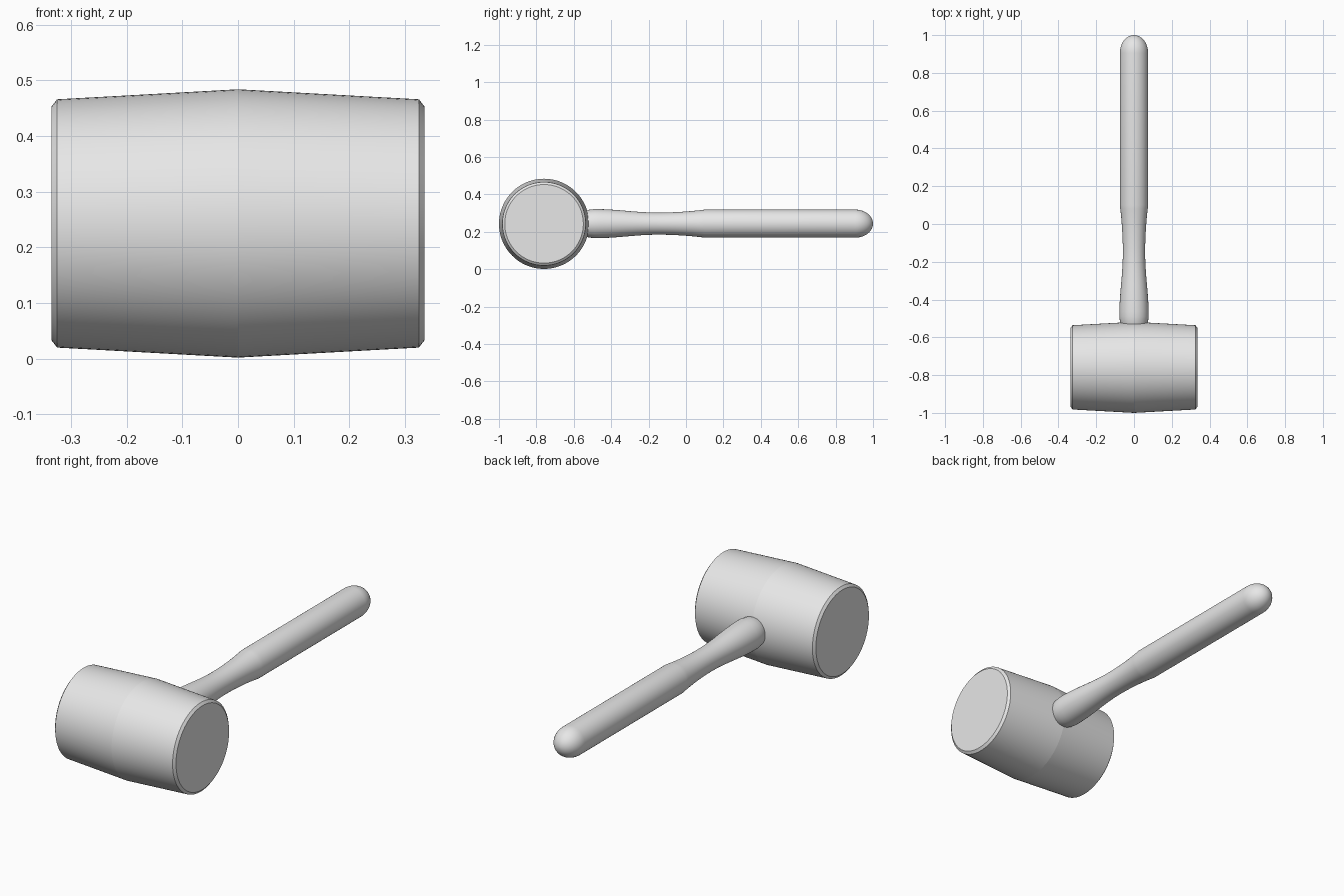
import bpy
import bmesh
import math
from mathutils import Matrix

cube = bpy.data.objects.get("Cube")
if cube:
    bpy.data.objects.remove(cube, do_unlink=True)

grey = bpy.data.materials.new("light grey")
grey.use_nodes = True
grey.diffuse_color = (0.8, 0.8, 0.8, 1)
grey.node_tree.nodes["Principled BSDF"].inputs["Base Color"].default_value = (0.8, 0.8, 0.8, 1)


def lathe(name, profile, axis, centre, sides, angle):
    """Turn (position, radius) points around the x or y axis through centre."""
    bm = bmesh.new()
    rings = []
    for pos, radius in profile:
        ring = []
        for i in range(sides):
            a = math.tau * i / sides
            u, v = radius * math.cos(a), radius * math.sin(a)
            ring.append(bm.verts.new((pos, u, v) if axis == "x" else (u, pos, v)))
        rings.append(ring)
    for low, high in zip(rings, rings[1:]):
        for i in range(sides):
            j = (i + 1) % sides
            bm.faces.new((low[i], low[j], high[j], high[i]))
    bm.faces.new(rings[0])
    bm.faces.new(rings[-1])
    bmesh.ops.recalc_face_normals(bm, faces=bm.faces)
    bm.transform(Matrix.Translation(centre))
    mesh = bpy.data.meshes.new(name)
    bm.to_mesh(mesh)
    bm.free()
    mesh.materials.append(grey)
    obj = bpy.data.objects.new(name, mesh)
    bpy.context.collection.objects.link(obj)
    bpy.ops.object.select_all(action="DESELECT")
    obj.select_set(True)
    bpy.context.view_layer.objects.active = obj
    bpy.ops.object.shade_smooth_by_angle(angle=math.radians(angle))
    return obj


# Barrel-shaped head: two cones meeting in a ridge, with chamfered ends
half = [(0.325, 0.223), (0.335, 0.21)]
head = [(-x, r) for x, r in reversed(half)] + [(0, 0.241)] + half
lathe("mallet_head", head, "x", (0, -0.759, 0.243), 96, 5)

# Handle: rounded root inside the head, flared neck, waist, straight grip, domed end
STEPS = 12
profile = [(-0.6, 0.02), (-0.58, 0.046), (-0.55, 0.064), (-0.52, 0.074)]
for i in range(STEPS):
    t = i / STEPS
    profile.append((-0.49 + 0.34 * t, 0.059 + 0.0095 * (1 + math.cos(math.pi * t))))
for i in range(STEPS + 1):
    t = i / STEPS
    profile.append((-0.15 + 0.25 * t, 0.059 + 0.016 * t * t))
for i in range(STEPS):
    a = math.pi / 2 * i / STEPS
    profile.append((0.905 + 0.095 * math.sin(a), 0.075 * math.cos(a)))
profile.append((1.0, 0.002))
lathe("handle", profile, "y", (0, 0, 0.244), 48, 30)
